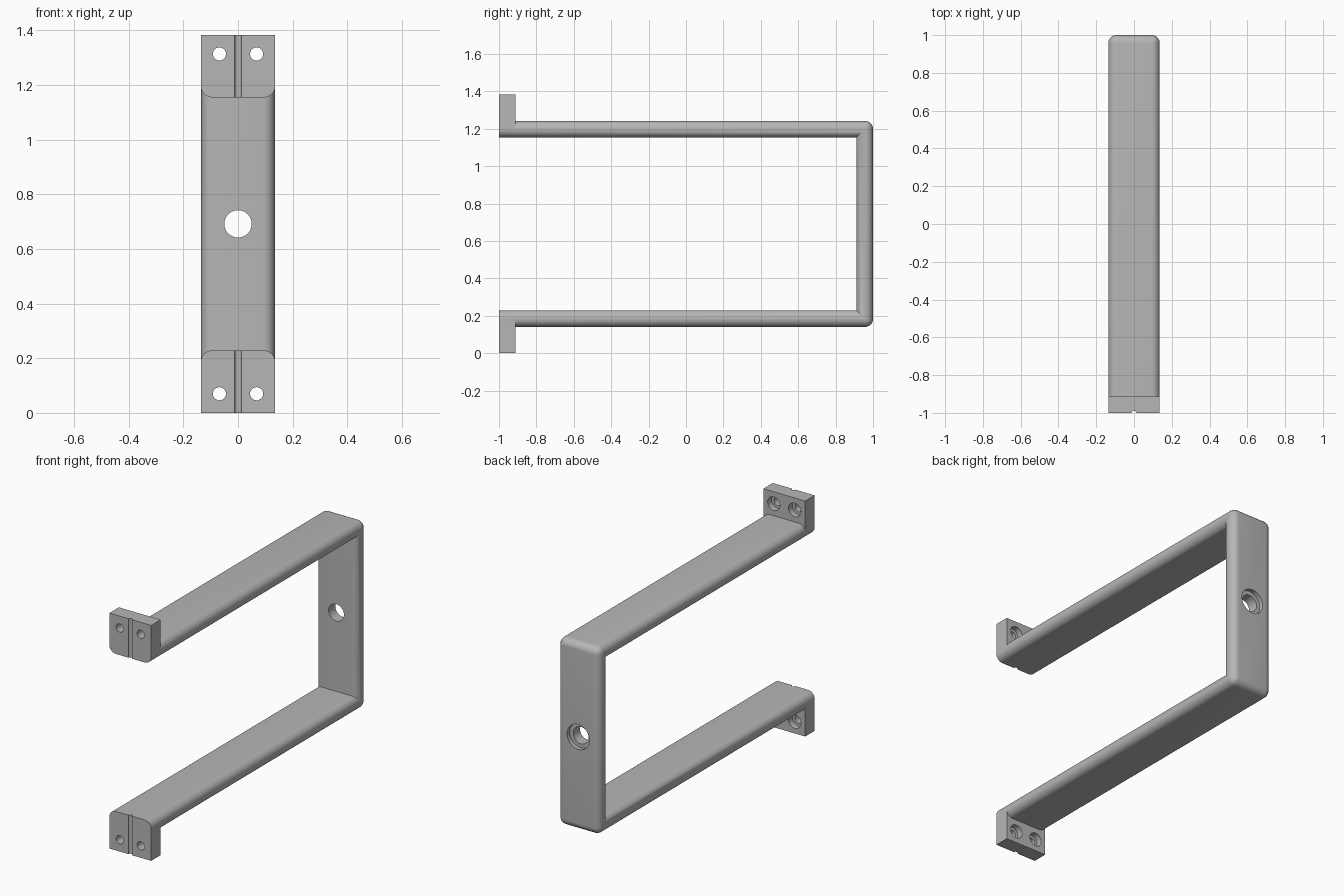
import bpy, bmesh, math
from mathutils import Matrix

if "Cube" in bpy.data.objects:
    bpy.data.objects.remove(bpy.data.objects["Cube"], do_unlink=True)

HALF_W, T, ROUND = 0.136, 0.088, 0.042
HEIGHT, LOW, HIGH = 1.383, 0.141, 1.242
FRONT, BACK = -1.0, 1.0
MID = HEIGHT / 2

grey = bpy.data.materials.new("satin grey")
grey.use_nodes = True
colour = (0.47, 0.47, 0.47, 1)
grey.diffuse_color = colour
grey.node_tree.nodes["Principled BSDF"].inputs["Base Color"].default_value = colour


def to_object(name, bm):
    bmesh.ops.recalc_face_normals(bm, faces=bm.faces)
    mesh = bpy.data.meshes.new(name)
    bm.to_mesh(mesh)
    bm.free()
    mesh.materials.append(grey)
    obj = bpy.data.objects.new(name, mesh)
    bpy.context.collection.objects.link(obj)
    return obj


def block(name, y0, y1, z0, z1):
    bm = bmesh.new()
    bmesh.ops.create_cube(bm, size=1)
    bmesh.ops.scale(bm, vec=(2 * HALF_W, y1 - y0, z1 - z0), verts=bm.verts)
    bmesh.ops.translate(bm, vec=(0, (y0 + y1) / 2, (z0 + z1) / 2), verts=bm.verts)
    return to_object(name, bm)


def cylinder(name, x, y0, y1, z, radius, upright=False):
    bm = bmesh.new()
    bmesh.ops.create_cone(bm, cap_ends=True, segments=40, radius1=radius,
                          radius2=radius, depth=y1 - y0)
    if not upright:
        bmesh.ops.rotate(bm, matrix=Matrix.Rotation(math.pi / 2, 3, 'X'), verts=bm.verts)
        bmesh.ops.translate(bm, vec=(x, (y0 + y1) / 2, z), verts=bm.verts)
    else:
        bmesh.ops.translate(bm, vec=(x, FRONT, z), verts=bm.verts)
    return to_object(name, bm)


def combine(target, tool, operation):
    mod = target.modifiers.new(tool.name, 'BOOLEAN')
    mod.operation, mod.solver, mod.object = operation, 'EXACT', tool
    bpy.context.view_layer.objects.active = target
    bpy.ops.object.modifier_apply(modifier=mod.name)
    bpy.data.objects.remove(tool, do_unlink=True)


# U-shaped frame: flat profile extruded across x, long edges rounded over
bm = bmesh.new()
profile = [(FRONT, LOW), (BACK, LOW), (BACK, HIGH), (FRONT, HIGH),
           (FRONT, HIGH - T), (BACK - T, HIGH - T), (BACK - T, LOW + T), (FRONT, LOW + T)]
face = bm.faces.new([bm.verts.new((-HALF_W, y, z)) for y, z in profile])
side = bmesh.ops.extrude_face_region(bm, geom=[face])["geom"]
bmesh.ops.translate(bm, vec=(2 * HALF_W, 0, 0),
                    verts=[g for g in side if isinstance(g, bmesh.types.BMVert)])
bmesh.ops.recalc_face_normals(bm, faces=bm.faces)
rounded = []
for e in bm.edges:
    a, b = e.verts[0].co, e.verts[1].co
    at_front = a.y < FRONT + 0.01 and b.y < FRONT + 0.01
    across = abs(a.x - b.x) > 0.1
    if not at_front and (not across or a.y > BACK - 0.01):
        rounded.append(e)
bmesh.ops.bevel(bm, geom=rounded, offset=ROUND, offset_type='OFFSET', segments=8,
                profile=0.5, affect='EDGES', clamp_overlap=False)
frame = to_object("bracket_frame", bm)

# Mounting flanges at the free ends of the arms
combine(frame, block("lower_flange", FRONT, FRONT + T, 0, LOW + T / 2), 'UNION')
combine(frame, block("upper_flange", FRONT, FRONT + T, HIGH - T / 2, HEIGHT), 'UNION')

# Screw holes with counterbores on the rear of each flange
for z in (0.07, HEIGHT - 0.07):
    for x in (-0.068, 0.068):
        combine(frame, cylinder("screw_hole", x, -1.1, -0.85, z, 0.024), 'DIFFERENCE')
        combine(frame, cylinder("screw_recess", x, FRONT + T - 0.035, -0.85, z, 0.04),
                'DIFFERENCE')

# Central hole in the rear plate with a counterbore from behind
combine(frame, cylinder("centre_hole", 0, 0.85, 1.1, MID, 0.05), 'DIFFERENCE')
combine(frame, cylinder("centre_recess", 0, BACK - 0.025, 1.1, MID, 0.073), 'DIFFERENCE')

# Half-round alignment groove down the front
combine(frame, cylinder("groove", 0, -1, 1, MID, 0.012, upright=True), 'DIFFERENCE')

bpy.ops.object.select_all(action='DESELECT')
frame.select_set(True)
bpy.context.view_layer.objects.active = frame
bpy.ops.object.shade_smooth_by_angle(angle=math.radians(30))
